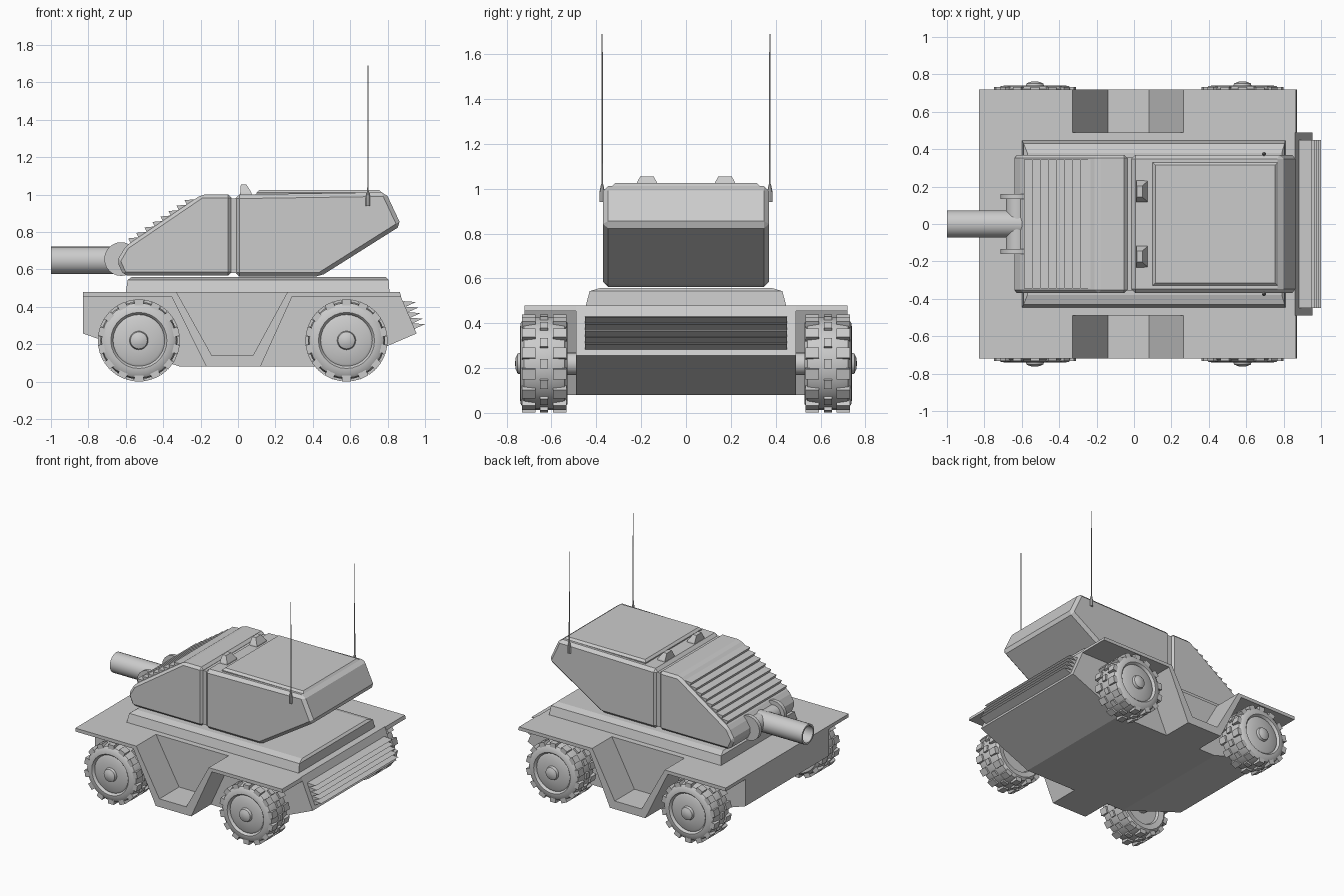
import bpy, bmesh, math
from mathutils import Matrix, Vector

if "Cube" in bpy.data.objects:
    bpy.data.objects.remove(bpy.data.objects["Cube"])


def finish(name, bm, bevel=0, smooth=False):
    bmesh.ops.recalc_face_normals(bm, faces=bm.faces)
    me = bpy.data.meshes.new(name)
    bm.to_mesh(me)
    bm.free()
    ob = bpy.data.objects.new(name, me)
    bpy.context.collection.objects.link(ob)
    if bevel:
        m = ob.modifiers.new("Bevel", 'BEVEL')
        m.width, m.segments = bevel, 1
        m.limit_method, m.angle_limit = 'ANGLE', math.radians(20)
    if smooth:
        bpy.ops.object.select_all(action='DESELECT')
        ob.select_set(True)
        bpy.context.view_layer.objects.active = ob
        bpy.ops.object.shade_smooth_by_angle(angle=math.radians(40))
    return ob


def prism(name, pts, y0, y1, bevel=0):
    """Side profile (x, z) extruded across y."""
    bm = bmesh.new()
    f = bm.faces.new([bm.verts.new((x, y0, z)) for x, z in pts])
    r = bmesh.ops.extrude_face_region(bm, geom=[f])
    vs = [v for v in r['geom'] if isinstance(v, bmesh.types.BMVert)]
    bmesh.ops.translate(bm, verts=vs, vec=(0, y1 - y0, 0))
    return finish(name, bm, bevel)


def stack(name, layers):
    """Rectangles (x0, x1, y0, y1, z) joined upward into a tapered block."""
    bm = bmesh.new()
    rings = [[bm.verts.new((x, y, z)) for x, y in ((a, c), (b, c), (b, d), (a, d))]
             for a, b, c, d, z in layers]
    for lo, hi in zip(rings, rings[1:]):
        for i in range(4):
            j = (i + 1) % 4
            bm.faces.new((lo[i], lo[j], hi[j], hi[i]))
    bm.faces.new(rings[0])
    bm.faces.new(rings[-1])
    return finish(name, bm)


def lathe(bm, profile, axis, steps):
    """Spin (radius, offset) points about the x, y or z axis through the origin."""
    i = 'xyz'.index(axis)
    vs = []
    for r, o in profile:
        p = [0, 0, 0]
        p[i], p[(i + 1) % 3] = o, r
        vs.append(bm.verts.new(p))
    es = [bm.edges.new(e) for e in zip(vs, vs[1:])]
    ax = [0, 0, 0]
    ax[i] = 1
    bmesh.ops.spin(bm, geom=vs + es, cent=(0, 0, 0), axis=ax, angle=2 * math.pi, steps=steps)
    bmesh.ops.remove_doubles(bm, verts=bm.verts, dist=1e-4)


def turned(name, profile, axis, steps, loc):
    bm = bmesh.new()
    lathe(bm, profile, axis, steps)
    ob = finish(name, bm, smooth=True)
    ob.location = loc
    return ob


def sawtooth(a, b, n, dx, dz, depth):
    """Louvre profile between a and b; each tooth tip is pushed out by (dx, dz)."""
    a, b = Vector(a), Vector(b)
    out = Vector((dx, dz))
    pts = []
    for k in range(n):
        p, q = a.lerp(b, k / n), a.lerp(b, (k + 1) / n)
        pts += [p, q + out]
    back = out.normalized() * depth
    return [tuple(p) for p in pts + [b, b - back, a - back]]


# Hull
prism("hull", [(-.83, .48), (-.83, .257), (-.31, .08), (.54, .08), (.955, .257), (.86, .48)],
      -.49, .49)

# Fenders with side step troughs
fender = [(-.83, .48), (-.33, .48), (-.14, .14), (.08, .14), (.265, .48), (.865, .48),
          (.872, .455), (.29, .455), (.12, .08), (-.17, .08), (-.355, .455), (-.83, .455)]
for side, s in (("left", -1), ("right", 1)):
    prism("fender_" + side, fender, s * .49, s * .72)

# Rear louvres
prism("rear_louvres", sawtooth((.885, .43), (.945, .282), 5, .055, .025, .03), -.45, .45)

# Deck plate under the turret
stack("deck_plate", [(-.60, .81, -.447, .447, .478), (-.59, .805, -.43, .43, .543),
                     (-.57, .79, -.38, .38, .558)])

# Turret halves and the seam between them
prism("turret_front", [(-.035, 1), (-.195, 1), (-.6, .725), (-.647, .645), (-.612, .567),
                       (-.035, .567)], -.37, .37, .018)
prism("turret_rear", [(-.015, 1), (.79, 1.012), (.873, .835), (.44, .562), (-.015, .562)],
      -.37, .37, .022)
prism("turret_seam", [(-.06, .98), (.02, .98), (.02, .58), (-.06, .58)], -.355, .355)

# Louvres on the turret slope
prism("turret_louvres", sawtooth((-.23, .975), (-.575, .742), 8, -.012, .024, .02), -.345, .345)

# Roof panel and periscopes
stack("roof_panel", [(.10, .77, -.33, .33, .99), (.10, .77, -.33, .33, 1.01),
                     (.115, .755, -.315, .315, 1.025)])
for side, y in (("left", -.174), ("right", .174)):
    stack("periscope_" + side, [(.01, .075, y - .06, y + .06, .99),
                                (.012, .072, y - .055, y + .055, 1.01),
                                (.015, .045, y - .03, y + .03, 1.054)])

# Gun barrel, mantlet and cheeks
turned("gun_barrel", [(.06, .3), (.06, 0), (.073, 0), (.073, .42)], 'x', 24, (-1, 0, .648))
turned("mantlet", [(0, -.14), (.06, -.14), (.06, .14), (0, .14)], 'y', 24, (-.625, 0, .655))
for side, y in (("left", -.147), ("right", .147)):
    turned("mantlet_cheek_" + side, [(0, -.014), (.09, -.014), (.09, .014), (0, .014)],
           'y', 24, (-.625, y, .655))

# Antennas
for side, y in (("left", -.374), ("right", .374)):
    turned("antenna_" + side, [(0, 0), (.012, 0), (.012, .045), (.006, .075), (.004, .08),
                               (.0025, .75), (0, .75)], 'z', 8, (.695, y, .94))

# Wheel: tyre, rim and hub in one lathe, plus three staggered rows of tread blocks
bm = bmesh.new()
lathe(bm, [(0, -.08), (.13, -.08), (.14, -.098), (.18, -.105), (.2, -.09), (.207, -.05),
           (.207, .05), (.2, .09), (.18, .105), (.15, .108), (.142, .1), (.138, .09),
           (.125, .097), (.05, .1), (.045, .118), (.025, .127), (0, .13)], 'y', 28)
for k in range(28):
    row = [(0, .036)] if k % 2 else [(-.069, .06), (.069, .06)]
    for y, w in row:
        mat = (Matrix.Rotation(k * math.tau / 28, 4, 'Y') @ Matrix.Translation((0, y, .203))
               @ Matrix.Diagonal((.048 if y else .042, w, .032, 1)))
        bmesh.ops.create_cube(bm, size=1, matrix=mat)
wheel = finish("wheel_front_right", bm, smooth=True)
wheel.location = (-.53, .633, .22)
for name, x, s in (("wheel_rear_right", .58, 1), ("wheel_front_left", -.53, -1),
                   ("wheel_rear_left", .58, -1)):
    w = wheel.copy()
    w.name = name
    w.location = (x, s * .633, .22)
    w.rotation_euler.z = 0 if s > 0 else math.pi
    bpy.context.collection.objects.link(w)

# Axles
for name, x in (("front_axle", -.53), ("rear_axle", .58)):
    turned(name, [(0, -.56), (.05, -.56), (.05, .56), (0, .56)], 'y', 16, (x, 0, .22))
